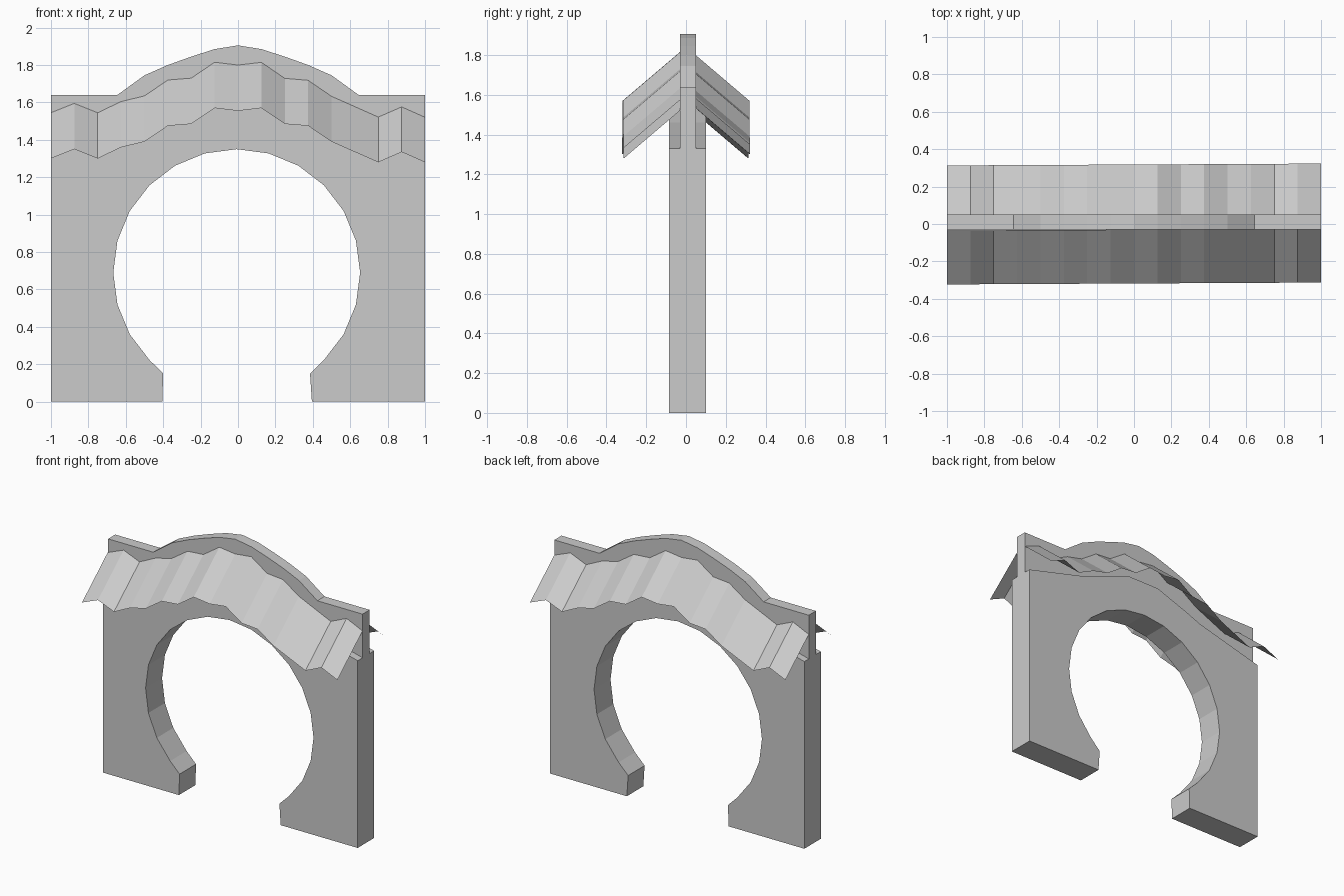
import bpy, bmesh, math

if "Cube" in bpy.data.objects:
    bpy.data.objects.remove(bpy.data.objects["Cube"])


def make_object(name, bm):
    bmesh.ops.recalc_face_normals(bm, faces=bm.faces)
    mesh = bpy.data.meshes.new(name)
    bm.to_mesh(mesh)
    bm.free()
    ob = bpy.data.objects.new(name, mesh)
    bpy.context.collection.objects.link(ob)
    return ob


def slab(name, outline, y0, y1):
    """Extrude an (x, z) outline from y0 to y1."""
    bm = bmesh.new()
    face = bm.faces.new([bm.verts.new((x, y0, z)) for x, z in outline])
    ext = bmesh.ops.extrude_face_region(bm, geom=[face])
    for v in ext["geom"]:
        if isinstance(v, bmesh.types.BMVert):
            v.co.y = y1
    return make_object(name, bm)


# Gently rising shoulder hidden below the roof
half = [(1, 1.33), (0.5, 1.46), (0.375, 1.51), (0.125, 1.60)]
shoulder = half + [(-x, z) for x, z in reversed(half)]

# Round opening with short upright feet
opening = [(-0.405, 0), (-0.40, 0.15)]
for i in range(19):
    a = math.radians(225 - 15 * i)
    opening.append((-0.007 + 0.66 * math.cos(a), 0.69 + 0.66 * math.sin(a)))
opening += [(0.385, 0.15), (0.395, 0)]

# Main wall
slab("gate_wall", [(-1, 0)] + opening + [(1, 0)] + shoulder, -0.085, 0.10)

# Thin ridge wall with arched crest
crest = [(1, 1.64), (0.645, 1.64), (0.5, 1.745), (0.375, 1.80),
         (0.25, 1.845), (0.125, 1.885)]
top = [(-x, z) for x, z in crest] + [(0, 1.905)] + crest[::-1]
slab("ridge_wall", top + shoulder, -0.03, 0.05)

# Wavy roof sheets; the back one is the front one turned half round
eave = [1.30, 1.35, 1.30, 1.36, 1.39, 1.475, 1.485, 1.57, 1.555,
        1.57, 1.485, 1.475, 1.39, 1.335, 1.28, 1.335, 1.28]


def roof(name, turn, depths):
    bm = bmesh.new()
    rows = []
    for d in depths:
        rise = (0.318 - d) * 0.85
        rows.append([bm.verts.new((turn * (-1 + i / 8),
                                   turn * (-d + 0.005 * (-1 + i / 8)),
                                   z + rise)) for i, z in enumerate(eave)])
    for a, b in zip(rows, rows[1:]):
        for i in range(len(eave) - 1):
            bm.faces.new((a[i], b[i], b[i + 1], a[i + 1]))
    ob = make_object(name, bm)
    for p in ob.data.polygons:
        if p.normal.z < 0:
            ob.data.flip_normals()
            break
    return ob


roof("front_roof", 1, [0.03, 0.318])
roof("back_roof", -1, [0.045, 0.215, 0.318])
